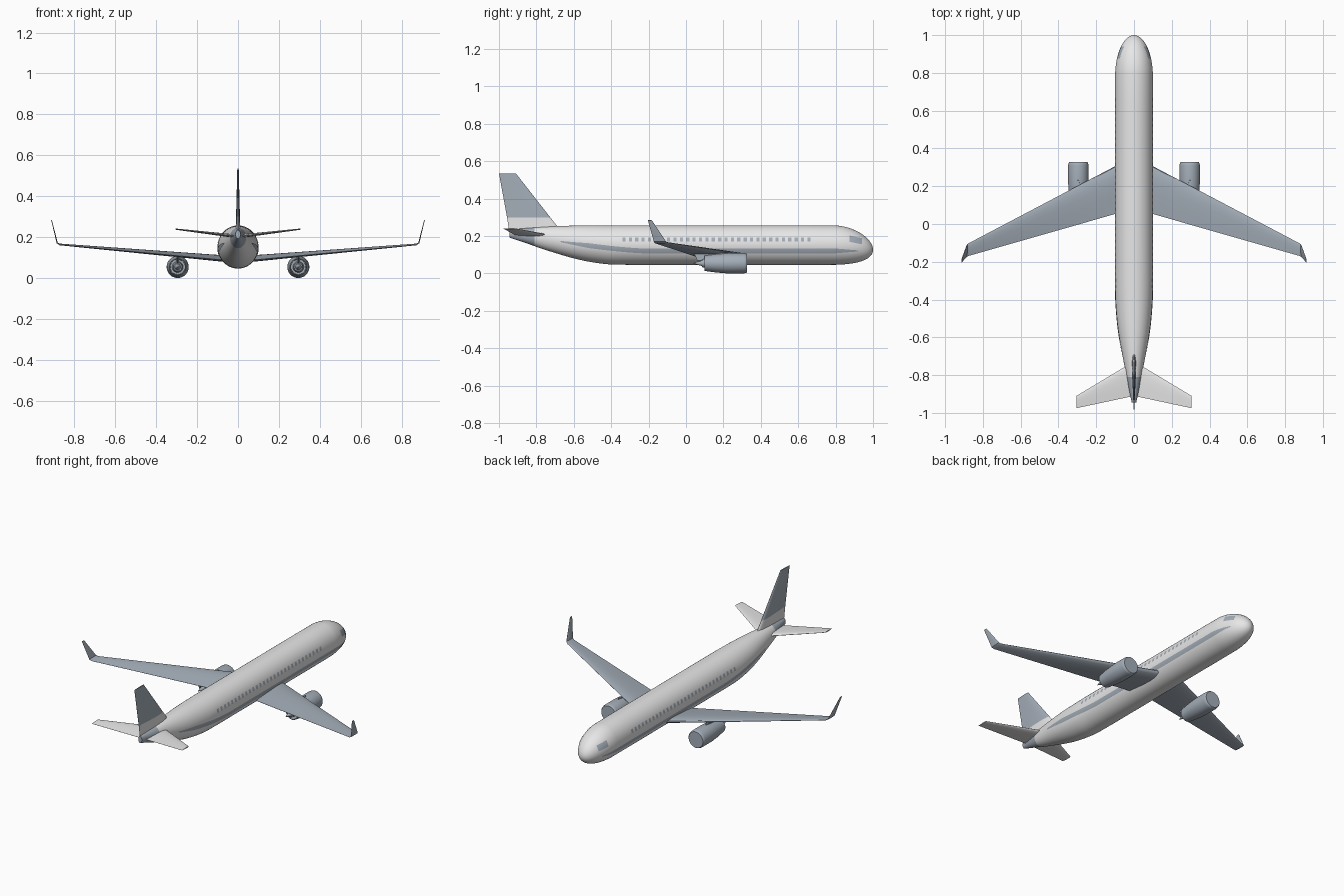
import bpy, bmesh, math
from mathutils import Vector

cube = bpy.data.objects.get("Cube")
if cube:
    bpy.data.objects.remove(cube, do_unlink=True)


def material(name, rgb):
    m = bpy.data.materials.new(name)
    m.use_nodes = True
    m.diffuse_color = (*rgb, 1)
    m.node_tree.nodes["Principled BSDF"].inputs["Base Color"].default_value = (*rgb, 1)
    return m


white = material("white_paint", (0.8, 0.8, 0.8))
grey = material("blue_grey_paint", (0.37, 0.42, 0.48))


def make(name, rings, mats, rule=None, angle=35):
    """Skin a list of closed point rings, cap both ends, colour faces by rule."""
    bm = bmesh.new()
    loops = [[bm.verts.new(p) for p in ring] for ring in rings]
    for a, b in zip(loops, loops[1:]):
        for i in range(len(a)):
            j = (i + 1) % len(a)
            bm.faces.new((a[i], a[j], b[j], b[i]))
    bm.faces.new(loops[0][::-1])
    bm.faces.new(loops[-1])
    bmesh.ops.remove_doubles(bm, verts=bm.verts, dist=0.00001)
    bmesh.ops.recalc_face_normals(bm, faces=bm.faces)
    if rule:
        for f in bm.faces:
            f.material_index = rule(f.calc_center_median())
    return finish(name, bm, mats, angle)


def finish(name, bm, mats, angle=35):
    mesh = bpy.data.meshes.new(name)
    bm.to_mesh(mesh)
    bm.free()
    for m in mats:
        mesh.materials.append(m)
    ob = bpy.data.objects.new(name, mesh)
    bpy.context.scene.collection.objects.link(ob)
    bpy.ops.object.select_all(action='DESELECT')
    ob.select_set(True)
    bpy.context.view_layer.objects.active = ob
    bpy.ops.object.shade_smooth_by_angle(angle=math.radians(angle))
    return ob


# Fuselage shape: (y, half width, bottom, top) along the tapering tail
TAIL = [(-0.945, 0.012, 0.192, 0.234), (-0.85, 0.032, 0.160, 0.243),
        (-0.75, 0.051, 0.125, 0.250), (-0.57, 0.083, 0.073, 0.256),
        (-0.42, 0.097, 0.049, 0.257), (-0.3, 0.1, 0.046, 0.257), (-0.2, 0.1, 0.046, 0.257)]
NOSE = 0.78


def smooth(y, col):
    """Smooth curve through one column of the tail table."""
    n = len(TAIL)
    i = max(k for k in range(n - 1) if TAIL[k][0] <= y or k == 0)

    def slope(k):
        a, b = TAIL[max(k - 1, 0)], TAIL[min(k + 1, n - 1)]
        return (b[col] - a[col]) / (b[0] - a[0])
    h = TAIL[i + 1][0] - TAIL[i][0]
    t = (y - TAIL[i][0]) / h
    return ((2 * t**3 - 3 * t**2 + 1) * TAIL[i][col] + (t**3 - 2 * t**2 + t) * h * slope(i)
            + (3 * t**2 - 2 * t**3) * TAIL[i + 1][col] + (t**3 - t**2) * h * slope(i + 1))


def body(y):
    """Half width, half height and centre height of the fuselage at y."""
    w, lo, hi = [smooth(min(y, -0.25), c) for c in (1, 2, 3)]
    t = max(0, (y - NOSE) / (1 - NOSE))
    k = math.sqrt(max(0, 1 - t * t))
    return w * k, (hi - lo) / 2 * k, (hi + lo) / 2 - 0.025 * t * t


ys = [-0.945 + 0.015 * i for i in range(47)]
ys += [-0.2 + 0.14 * i for i in range(7)]
ys += [NOSE + (1 - NOSE) * math.sin(math.pi / 2 * i / 16) for i in range(1, 17)]
rings = []
for y in ys:
    w, h, c = body(y)
    rings.append([(w * math.cos(a), y, c + h * math.sin(a))
                  for a in (2 * math.pi * i / 48 for i in range(48))])
make("fuselage", rings, [white, grey], lambda c: int(c.y < -0.81))


# Painted plates that follow the fuselage skin
def skin_patch(bm, side, columns, rows=4):
    grid = []
    for y, lo, hi in columns:
        w, h, c = body(y)
        col = []
        for r in range(rows + 1):
            z = lo + (hi - lo) * r / rows
            s = max(-1, min(1, (z - c) / h))
            col.append(bm.verts.new((side * (w * math.sqrt(1 - s * s) + 0.0015), y, z)))
        grid.append(col)
    for a, b in zip(grid, grid[1:]):
        for r in range(rows):
            f = (a[r], b[r], b[r + 1], a[r + 1])
            bm.faces.new(f if side < 0 else f[::-1])


def stripe_column(y):
    rise = 0.05 * max(0, (-0.22 - y) / 0.45) ** 1.4
    width = 0.013 * min(1, (0.95 - y) / 0.15, (y + 0.72) / 0.2)
    return y, 0.12 + rise - width, 0.12 + rise + width


for side, label in ((1, "left"), (-1, "right")):
    bm = bmesh.new()
    for i in range(30):
        y = -0.34 + i * 0.0341
        skin_patch(bm, side, [(y, 0.17, 0.192), (y + 0.017, 0.17, 0.192)], 2)
    finish(label + "_cabin_windows", bm, [grey])
    bm = bmesh.new()
    skin_patch(bm, side, [stripe_column(-0.67 + 1.59 * i / 100) for i in range(101)])
    finish(label + "_stripe", bm, [grey])
    bm = bmesh.new()
    skin_patch(bm, side, [(0.875 + 0.065 * t / 8, 0.168 - 0.012 * t / 8, 0.203 - 0.015 * t / 8)
                          for t in range(9)])
    finish(label + "_cockpit_window", bm, [grey])


# Aerofoil surfaces: sections are (leading point, trailing point, thickness, normal)
FOIL = [(0, 0), (0.02, 0.2), (0.08, 0.36), (0.2, 0.48), (0.35, 0.5),
        (0.6, 0.36), (0.8, 0.19), (1, 0.02)]


def foil_loft(name, sections, mats, rule=None, mirror=1):
    rings = []
    outline = FOIL + [(u, -v) for u, v in FOIL[:0:-1]]
    for lead, trail, thick, normal in sections:
        a, b, n = Vector(lead), Vector(trail), Vector(normal).normalized()
        ring = [a.lerp(b, u) + n * v * thick for u, v in outline]
        rings.append([(p.x * mirror, p.y, p.z) for p in ring])
    return make(name, rings, mats, rule)


# Engine: one turned profile of (y, radius)
ENGINE = [(0.327, 0), (0.327, 0.048), (0.322, 0.052), (0.31, 0.054), (0.22, 0.054),
          (0.16, 0.049), (0.1, 0.041), (0.1, 0.037), (0.14, 0.036), (0.14, 0.027),
          (0.085, 0.021), (0.085, 0.015), (0.037, 0.001)]

UP = (0, 0, 1)
for m, label in ((1, "left"), (-1, "right")):
    foil_loft(label + "_wing", [
        ((0, 0.36, 0.093), (0, 0.08, 0.083), 0.034, UP),
        ((0.1, 0.306, 0.101), (0.1, 0.053, 0.09), 0.03, UP),
        ((0.872, -0.1, 0.165), (0.872, -0.168, 0.162), 0.008, UP),
        ((0.884, -0.108, 0.172), (0.884, -0.172, 0.17), 0.006, (-1, 0, 0.5)),
        ((0.912, -0.183, 0.284), (0.912, -0.204, 0.284), 0.003, (-1, 0, 0.25))],
        [grey], mirror=m)
    foil_loft(label + "_tailplane", [
        ((0, -0.727, 0.203), (0, -0.91, 0.203), 0.018, UP),
        ((0.305, -0.91, 0.239), (0.305, -0.975, 0.239), 0.006, UP)], [white], mirror=m)
    foil_loft(label + "_engine_pylon", [
        ((0.295, 0.24, 0.07), (0.295, 0.06, 0.07), 0.014, (1, 0, 0)),
        ((0.295, 0.235, 0.112), (0.295, 0.04, 0.112), 0.014, (1, 0, 0))], [grey], mirror=m)
    make(label + "_engine", [
        [(m * 0.295 + max(r, 0.0005) * math.cos(a), y, 0.054 + r * math.sin(a))
         for a in (2 * math.pi * i / 32 for i in range(32))] for y, r in ENGINE[1:]], [grey])

# Tail fin, white at the base and grey above
SIDE = (1, 0, 0)
foil_loft("tail_fin", [
    ((0, -0.663, 0.22), (0, -0.945, 0.22), 0.024, SIDE),
    ((0, -0.726, 0.3), (0, -0.957, 0.3), 0.019, SIDE),
    ((0, -0.91, 0.535), (0, -1.0, 0.535), 0.007, SIDE)],
    [white, grey], lambda c: int(c.z > 0.3))
